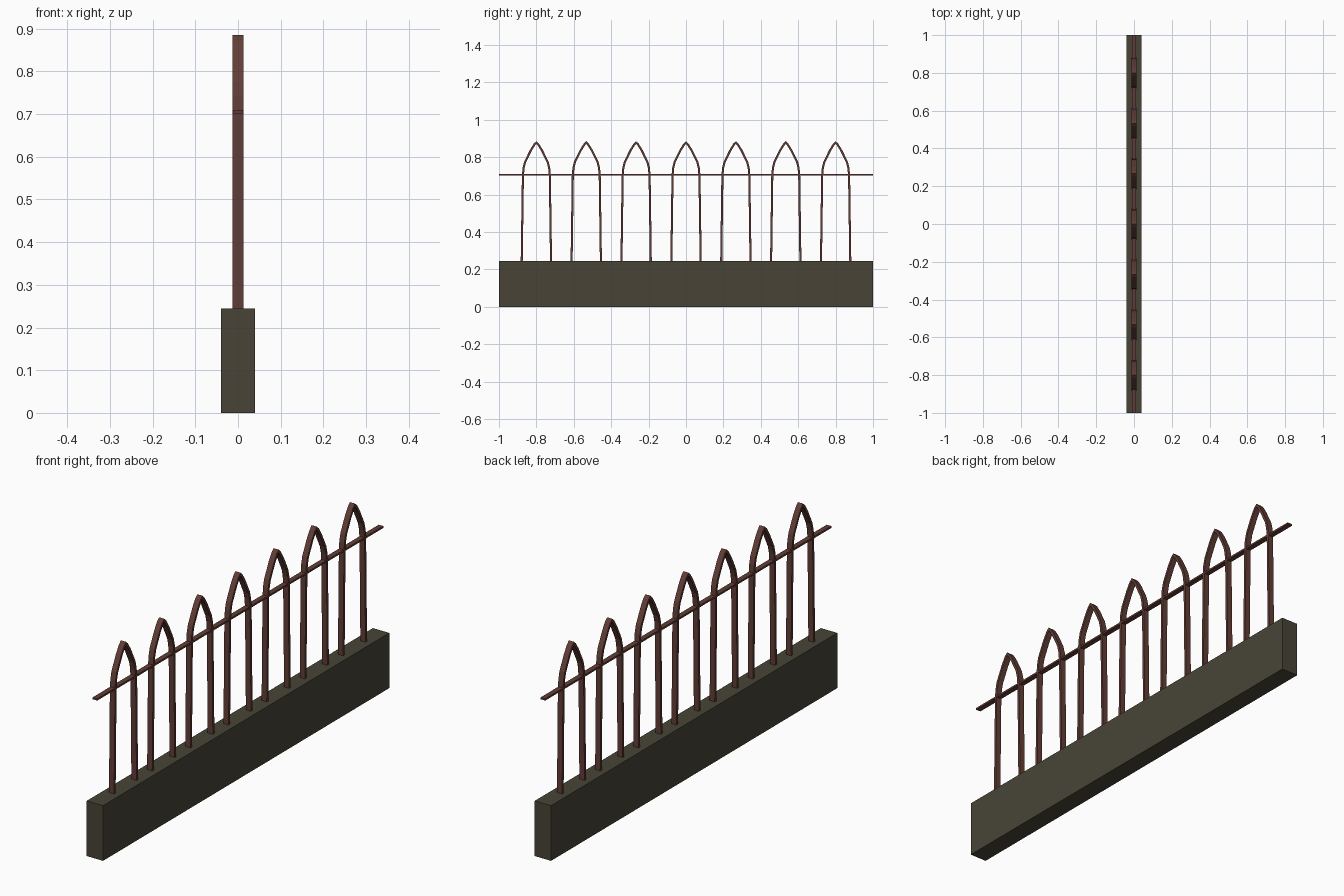
import bpy, bmesh
from mathutils import Vector

if "Cube" in bpy.data.objects:
    bpy.data.objects.remove(bpy.data.objects["Cube"])


def material(name, rgb):
    m = bpy.data.materials.new(name)
    m.diffuse_color = (*[(c / 255 / 12.92 if c < 11 else ((c / 255 + 0.055) / 1.055) ** 2.4) for c in rgb], 1)
    m.use_nodes = True
    m.node_tree.nodes["Principled BSDF"].inputs["Base Color"].default_value = m.diffuse_color
    return m


STONE = material("dark olive stone", (72, 68, 54))
IRON = material("rusty iron", (98, 61, 54))


def add(name, bm, mat):
    bmesh.ops.recalc_face_normals(bm, faces=bm.faces)
    me = bpy.data.meshes.new(name)
    bm.to_mesh(me)
    bm.free()
    me.materials.append(mat)
    ob = bpy.data.objects.new(name, me)
    bpy.context.collection.objects.link(ob)
    return ob


def box(name, size, z, mat):
    bm = bmesh.new()
    bmesh.ops.create_cube(bm, size=1)
    for v in bm.verts:
        v.co = Vector((v.co.x * size[0], v.co.y * size[1], v.co.z * size[2] + z))
    return add(name, bm, mat)


# Low wall and thin cross rail
box("base_wall", (0.08, 2.0, 0.244), 0.122, STONE)
box("cross_rail", (0.023, 2.0, 0.008), 0.705, IRON)

# Outer profile of half an arch (half width, height), mirrored about the apex
half = [(0.084, 0.235), (0.0775, 0.70), (0.074, 0.742), (0.066, 0.775),
        (0.034, 0.840), (0.014, 0.872), (0.0, 0.885)]
outer = [Vector((-y, z)) for y, z in half] + [Vector((y, z)) for y, z in half[-2::-1]]
T, W = 0.011, 0.0125

# Inner profile: offset inwards with mitred corners
inner = []
for i, p in enumerate(outer):
    n = []
    for a, b in ((i - 1, i), (i, i + 1)):
        if a >= 0 and b < len(outer):
            d = (outer[b] - outer[a]).normalized()
            n.append(Vector((d.y, -d.x)))
    m = sum(n, Vector((0, 0))).normalized()
    q = p + m * (T / m.dot(n[0]))
    if i in (0, len(outer) - 1):
        q.y = p.y
    inner.append(q)

# Seven pointed arches of flat bar
for k in range(7):
    cy = -0.8 + k * 1.6 / 6
    bm = bmesh.new()
    rings = []
    for o, n in zip(outer, inner):
        rings.append([bm.verts.new((x, cy + p.x, p.y))
                      for x, p in ((-W, o), (W, o), (W, n), (-W, n))])
    for a, b in zip(rings, rings[1:]):
        for j in range(4):
            bm.faces.new((a[j], a[(j + 1) % 4], b[(j + 1) % 4], b[j]))
    bm.faces.new(rings[0])
    bm.faces.new(rings[-1])
    add(f"pointed_arch_{k + 1}", bm, IRON)
